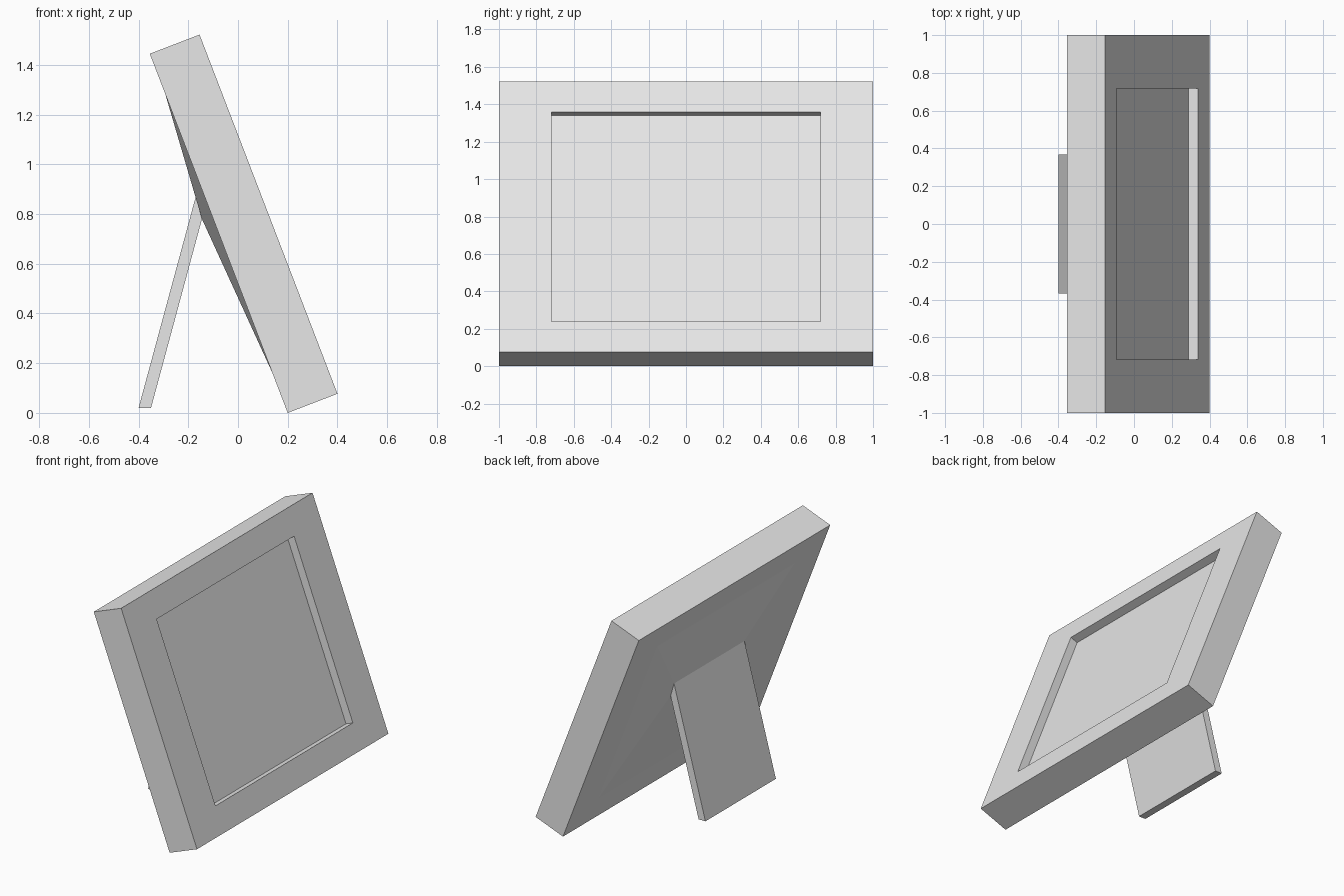
import bpy
import bmesh
from mathutils import Vector

cube = bpy.data.objects.get("Cube")
if cube:
    bpy.data.objects.remove(cube)

grey = bpy.data.materials.new("plain_grey")
grey.use_nodes = True
colour = (0.8, 0.8, 0.8, 1.0)
grey.diffuse_color = colour
grey.node_tree.nodes["Principled BSDF"].inputs["Base Color"].default_value = colour

# Leaning frame axes: up the slope, and out of the front face
FOOT = Vector((0.2, 0, 0))
UP = Vector((-0.3585, 0, 0.9335))
OUT = Vector((0.9335, 0, 0.3585))
HEIGHT, THICK, MARGIN, RECESS = 1.548, 0.2145, 0.174, 0.054


def ring(low, high, half_width):
    """Four corners of a rectangle between two edges running along y."""
    side = Vector((0, half_width, 0))
    return [low - side, low + side, high + side, high - side]


def frame_ring(margin, half_width, depth):
    base = FOOT + OUT * depth
    return ring(base + UP * margin, base + UP * (HEIGHT - margin), half_width)


def loft(name, rings, cap_start=False, cap_end=False):
    """Join successive rectangles with quads."""
    bm = bmesh.new()
    loops = [[bm.verts.new(p) for p in r] for r in rings]
    for a, b in zip(loops, loops[1:]):
        for i in range(4):
            j = (i + 1) % 4
            bm.faces.new((a[i], a[j], b[j], b[i]))
    if cap_start:
        bm.faces.new(loops[0][::-1])
    if cap_end:
        bm.faces.new(loops[-1])
    bmesh.ops.recalc_face_normals(bm, faces=bm.faces)
    mesh = bpy.data.meshes.new(name)
    bm.to_mesh(mesh)
    bm.free()
    mesh.materials.append(grey)
    obj = bpy.data.objects.new(name, mesh)
    bpy.context.collection.objects.link(obj)
    return obj


LEG_HALF = 0.368
hinge = ring(Vector((-0.145, 0, 0.78)), Vector((-0.17, 0, 0.87)), LEG_HALF)
leg_foot = ring(Vector((-0.35, 0, 0.02)), Vector((-0.4, 0, 0.02)), LEG_HALF)

# Frame: recessed panel, front border, edges, back border, bulged back
loft("picture_frame", [
    frame_ring(MARGIN, 0.718, THICK - RECESS),
    frame_ring(MARGIN, 0.718, THICK),
    frame_ring(0, 1.0, THICK),
    frame_ring(0, 1.0, 0),
    frame_ring(MARGIN, 0.718, 0),
    hinge,
], cap_start=True, cap_end=True)

# Prop leg running down from the back
loft("support_leg", [hinge, leg_foot], cap_end=True)
